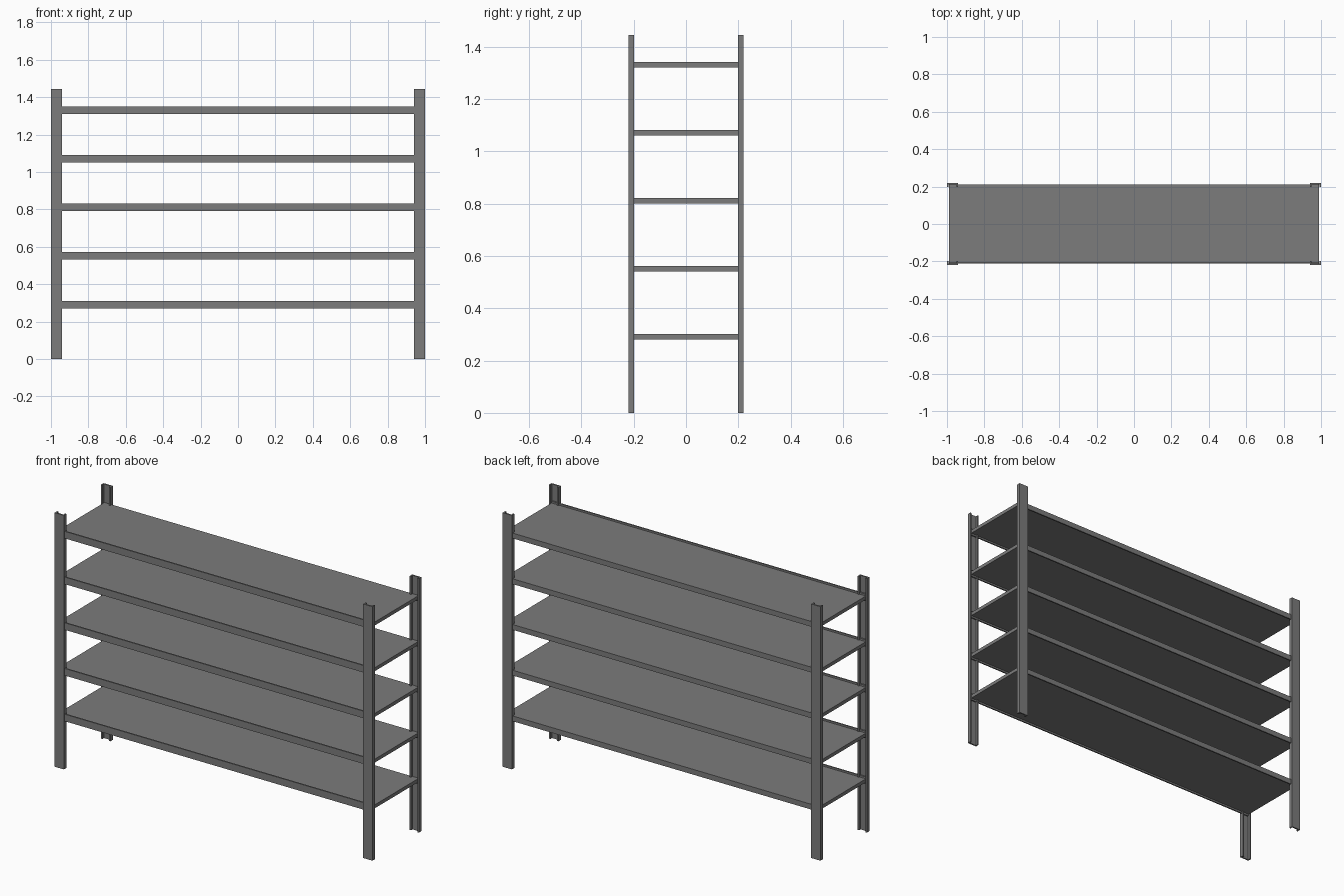
import bpy
import bmesh

old = bpy.data.objects.get("Cube")
if old:
    bpy.data.objects.remove(old, do_unlink=True)

# Single grey metal finish
grey = bpy.data.materials.new("grey metal")
grey.use_nodes = True
colour = (0.2, 0.2, 0.2, 1)
grey.diffuse_color = colour
grey.node_tree.nodes["Principled BSDF"].inputs["Base Color"].default_value = colour

HALF_X, HALF_Y, HEIGHT = 1.0, 0.22, 1.445
POST_W, POST_D, WALL = 0.058, 0.022, 0.008


def prism(name, outline, z0, z1):
    """Extrude an xy outline from z0 to z1."""
    bm = bmesh.new()
    face = bm.faces.new([bm.verts.new((x, y, z0)) for x, y in outline])
    top = bmesh.ops.extrude_face_region(bm, geom=[face])["geom"]
    bmesh.ops.translate(bm, vec=(0, 0, z1 - z0),
                        verts=[v for v in top if isinstance(v, bmesh.types.BMVert)])
    bmesh.ops.recalc_face_normals(bm, faces=bm.faces)
    mesh = bpy.data.meshes.new(name)
    bm.to_mesh(mesh)
    bm.free()
    mesh.materials.append(grey)
    obj = bpy.data.objects.new(name, mesh)
    bpy.context.collection.objects.link(obj)
    return obj


def slab(name, x, y0, y1, z0, z1):
    return prism(name, [(-x, y0), (x, y0), (x, y1), (-x, y1)], z0, z1)


# Four upright channels, open towards the shelves
channel = [(0, 0), (POST_W, 0), (POST_W, POST_D), (POST_W - WALL, POST_D),
           (POST_W - WALL, WALL), (WALL, WALL), (WALL, POST_D), (0, POST_D)]
for side, sx in (("right", -1), ("left", 1)):
    for end, sy in (("front", -1), ("back", 1)):
        outline = [(sx * (HALF_X - x), sy * (HALF_Y - y)) for x, y in channel]
        prism(f"{end}_{side}_post", outline, 0, HEIGHT)

# Five shelves, each a board with a taller strip along its front
shelf_x = HALF_X - WALL - 0.003
shelf_y = HALF_Y - WALL
for i in range(5):
    z = 0.291 + 0.26 * i
    slab(f"shelf_board_{i + 1}", shelf_x, -shelf_y + 0.008, shelf_y, z - 0.01, z + 0.01)
    slab(f"shelf_front_strip_{i + 1}", shelf_x, -shelf_y, -shelf_y + 0.008, z - 0.02, z + 0.02)
    # Slim rail hanging under the back edge
    slab(f"shelf_back_rail_{i + 1}", shelf_x, shelf_y - 0.008, shelf_y, z - 0.02, z - 0.01)
